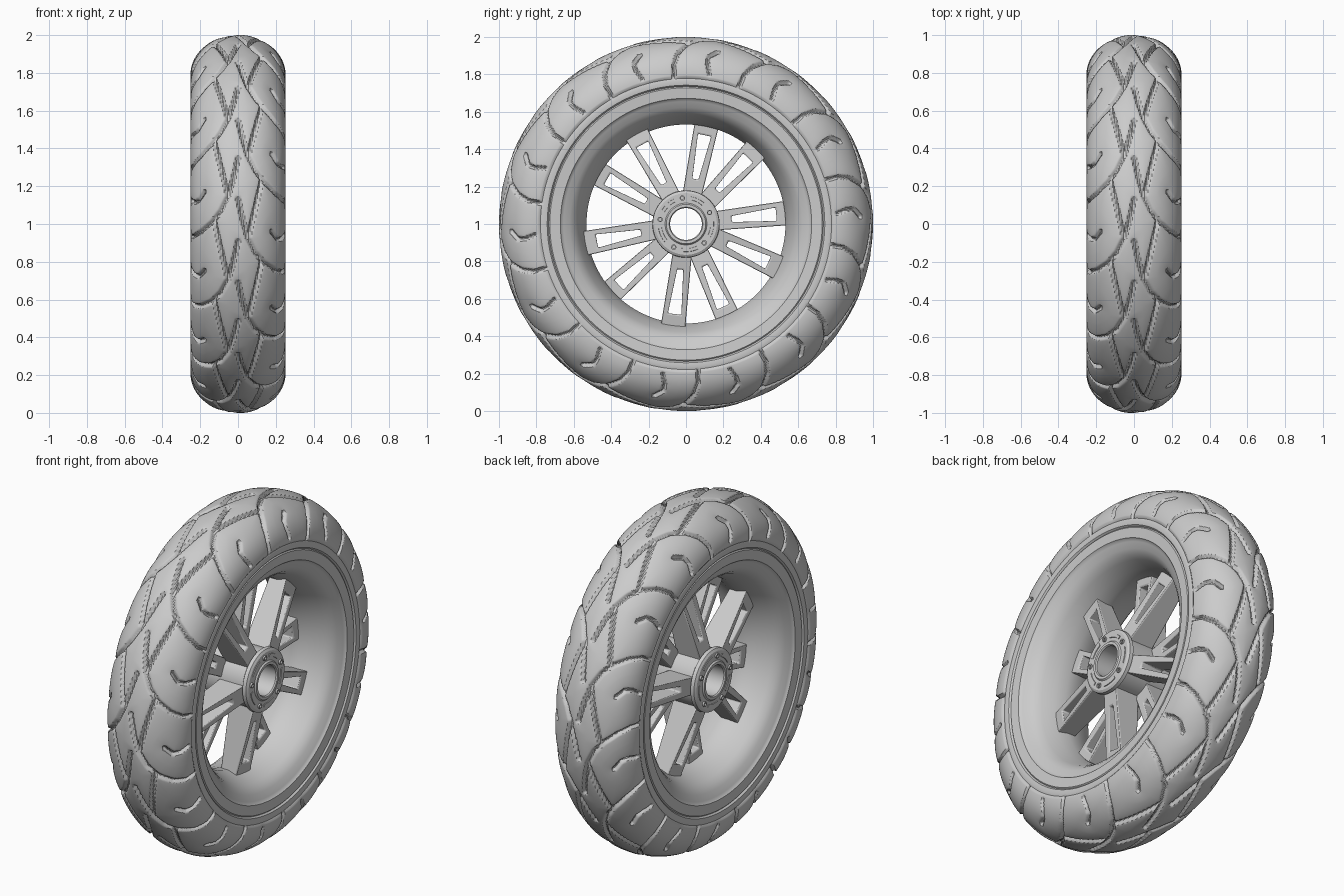
import bpy, bmesh, math
from math import sin, cos, pi, radians, hypot, exp

if "Cube" in bpy.data.objects:
    bpy.data.objects.remove(bpy.data.objects["Cube"])

CZ = 1.0            # axle height


def wheel_pt(x, r, phi):
    # phi = 0 faces the front (-y) and rises upward
    return (x, -r * cos(phi), CZ + r * sin(phi))


def finish(name, verts, faces, angle=35, bevel=0):
    me = bpy.data.meshes.new(name)
    me.from_pydata(verts, [], faces)
    bm = bmesh.new()
    bm.from_mesh(me)
    bmesh.ops.recalc_face_normals(bm, faces=bm.faces)
    bm.to_mesh(me)
    bm.free()
    me.shade_smooth()
    me.set_sharp_from_angle(angle=radians(angle))
    ob = bpy.data.objects.new(name, me)
    bpy.context.collection.objects.link(ob)
    if bevel:
        m = ob.modifiers.new("bevel", 'BEVEL')
        m.width, m.segments, m.limit_method = bevel, 2, 'ANGLE'
    return ob


def lathe(name, prof, n=128, angle=30):
    # closed (x, r) profile spun about the axle
    m = len(prof)
    verts = [wheel_pt(x, r, 2 * pi * j / n) for j in range(n) for x, r in prof]
    faces = [(j * m + i, j * m + (i + 1) % m, (j + 1) % n * m + (i + 1) % m, (j + 1) % n * m + i)
             for j in range(n) for i in range(m)]
    return finish(name, verts, faces, angle)


def mirrored(half):
    # half profile on +x, continued on -x
    return half + [(-x, r) for x, r in reversed(half)]


# ---- tyre: one tread pitch is computed, then repeated around ----
PITCHES, COLS, ROWS = 14, 64, 104
P = 2 * pi / PITCHES
ARC, RM = 0.37, 0.93
grooves = [
    [(.39, -.01), (.30, -.005), (.22, .025), (.14, .08), (.09, .14), (.05, .22), (.125, P + .09)],  # lobe outline
    [(.05, .22), (.025, .31), (0.0, .43)],                                                   # centre slash
    [(.345, .225), (.28, .205), (.235, .21), (.19, .255)],                                  # side sipe
]
segs = []
for side, shift in ((1, radians(-17)), (-1, radians(-17) + P / 2)):
    for g in grooves:
        for k in range(-2, 3):
            pts = [(side * s, (t + shift + k * P) * RM) for s, t in g]
            segs += [(a, b) for a, b in zip(pts, pts[1:])
                     if max(a[1], b[1]) > -.12 and min(a[1], b[1]) < P * RM + .12]


def groove_dist(s, t):
    best = 9
    for (ax, ay), (bx, by) in segs:
        dx, dy = bx - ax, by - ay
        u = max(0, min(1, ((s - ax) * dx + (t - ay) * dy) / (dx * dx + dy * dy)))
        best = min(best, hypot(s - ax - u * dx, t - ay - u * dy))
    return best


def depth(s, t):
    d = groove_dist(s, t)
    e = max(0, min(1, (0.0135 - d) / 0.0085))
    return 0.016 * e * e * (3 - 2 * e) + 0.006 * exp(-d / 0.028)


side = [(.243, .778), (.247, .765), (.244, .742), (.236, .735), (.225, .728)]
sector = []
for c in range(COLS):
    t = P * c / COLS
    col = [(-x, r) for x, r in reversed(side)]
    for i in range(ROWS + 1):
        a = -pi / 2 + pi * i / ROWS
        nx, nr = sin(a) / .252, cos(a) / .212
        L = hypot(nx, nr)
        h = depth(ARC * a / (pi / 2), t * RM)
        col.append((.252 * sin(a) - h * nx / L, .79 + .212 * cos(a) - h * nr / L))
    sector.append(col + side)
M, N = len(sector[0]), PITCHES * COLS
verts = [wheel_pt(x, r, 2 * pi * j / N) for j in range(N) for x, r in sector[j % COLS]]
faces = [(j * M + i, j * M + i + 1, (j + 1) % N * M + i + 1, (j + 1) % N * M + i)
         for j in range(N) for i in range(M - 1)]
finish("tyre", verts, faces, 40)

# ---- rim ----
rim = [(0, .60), (.15, .64), (.19, .735), (.232, .737), (.240, .728), (.238, .70), (.236, .672), (.228, .666),
       (.222, .655), (.205, .622), (.185, .598), (.155, .578), (.09, .55), (.03, .532)]
lathe("rim", mirrored(rim))

# ---- hub ----
hub = [(0, .085), (.185, .085), (.192, .09), (.192, .105), (.184, .112), (.184, .165),
       (.176, .178), (.155, .18), (.145, .165), (.0, .165)]
lathe("hub", mirrored(hub[1:-1]), 64)


# ---- spokes: tapered slotted arms, alternating between the two hub ends ----
def spoke(name, ang, sx):
    r0, r1 = .13, .56
    outline = [(r0, -.05), (r1, -.066), (r1, .066), (r0, .05)]
    slot = [(.245, -.016), (.485, -.036), (.485, .036), (.245, .016)]
    ca, sa = cos(ang), sin(ang)
    vs = []
    for end in (1, -1):
        for r, w in outline + slot:
            f = (r - r0) / (r1 - r0)
            x = sx * (.075 - .045 * f) + end * (.08 - .03 * f)
            vs.append((x, r * ca - w * sa, CZ + r * sa + w * ca))
    fs = []
    for i in range(4):
        j = (i + 1) % 4
        fs += [(i, j, 4 + j, 4 + i), (8 + i, 8 + j, 12 + j, 12 + i),
               (i, j, 8 + j, 8 + i), (4 + i, 4 + j, 12 + j, 12 + i)]
    finish(name, vs, fs, 35, .007)


for k in range(5):
    mid = radians(62.5 - 72 * k)
    spoke(f"spoke_right_{k}", mid - radians(15.7), 1)
    spoke(f"spoke_left_{k}", mid + radians(15.7), -1)


# ---- hub bolts and raised arcs between them ----
def bolt(name, sx, ang):
    prof = [(.008, .0), (.008, .009), (.0145, .009), (.0145, -.004)]
    n, m = 12, 4
    cy, cz = .14 * cos(ang), CZ + .14 * sin(ang)
    vs = [(sx * (.184 + h), cy + r * cos(2 * pi * j / n), cz + r * sin(2 * pi * j / n))
          for j in range(n) for r, h in prof]
    fs = [(j * m + i, j * m + i + 1, (j + 1) % n * m + i + 1, (j + 1) % n * m + i)
          for j in range(n) for i in range(m - 1)]
    fs.append([j * m for j in range(n)])
    finish(name, vs, fs)


def arc_pad(name, sx, ang):
    n = 8
    prof = [(.180, .130), (.188, .132), (.188, .148), (.180, .150)]
    vs = []
    for j in range(n + 1):
        a = ang + radians(-18 + 36 * j / n)
        vs += [(sx * x, r * cos(a), CZ + r * sin(a)) for x, r in prof]
    fs = [(j * 4 + i, j * 4 + (i + 1) % 4, j * 4 + 4 + (i + 1) % 4, j * 4 + 4 + i)
          for j in range(n) for i in range(4)]
    fs += [(0, 1, 2, 3), (n * 4 + 3, n * 4 + 2, n * 4 + 1, n * 4)]
    finish(name, vs, fs)


for sx, tag in ((1, "right"), (-1, "left")):
    for k in range(5):
        bolt(f"hub_bolt_{tag}_{k}", sx, radians(98 - 72 * k))
        arc_pad(f"hub_pad_{tag}_{k}", sx, radians(62 - 72 * k))
